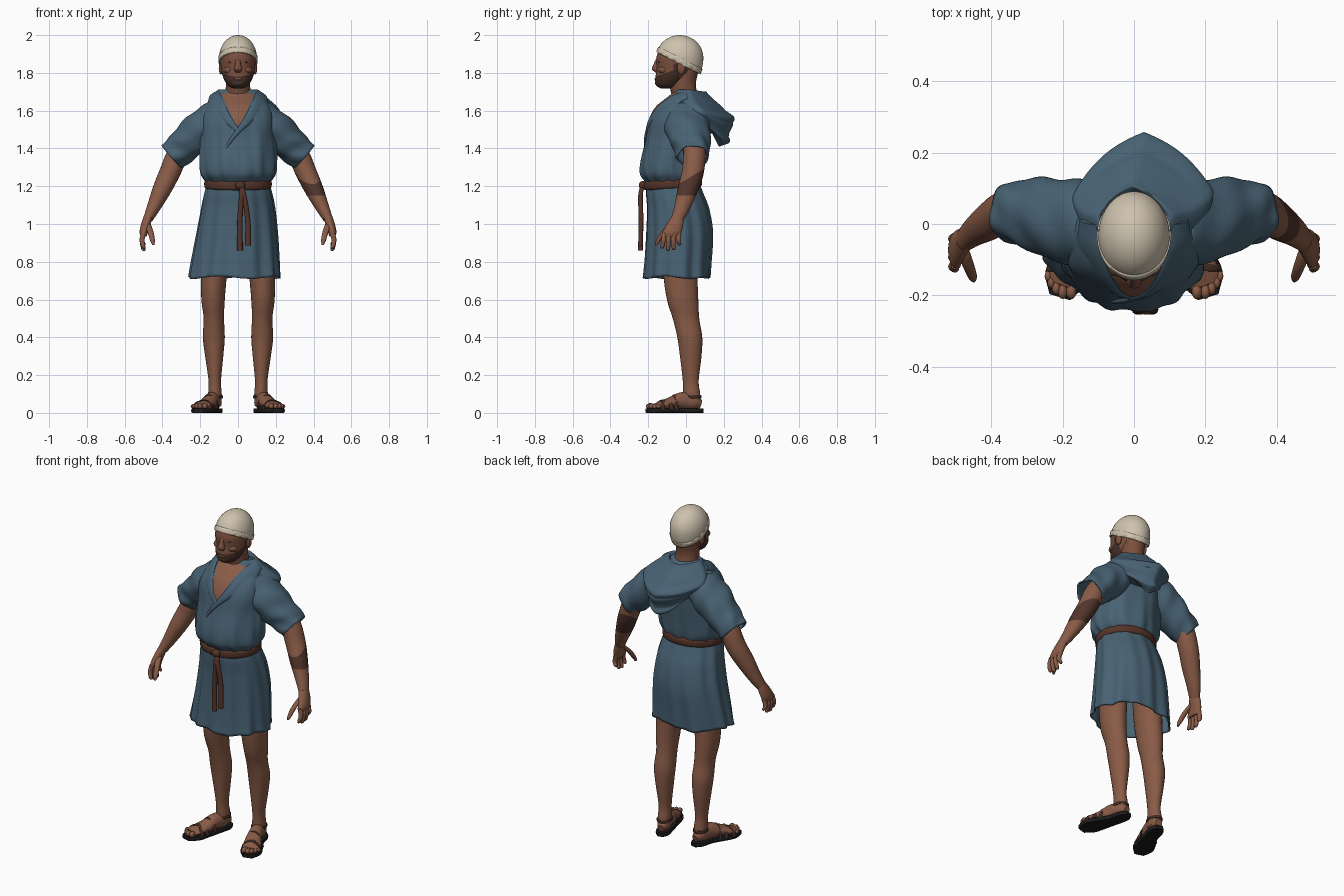
import bpy, bmesh, math
from math import sin, cos, pi
from mathutils import Vector

cube = bpy.data.objects.get("Cube")
if cube:
    bpy.data.objects.remove(cube)


def material(name, r, g, b):
    m = bpy.data.materials.new(name)
    m.use_nodes = True
    m.diffuse_color = (r, g, b, 1)
    bsdf = m.node_tree.nodes["Principled BSDF"]
    bsdf.inputs["Base Color"].default_value = (r, g, b, 1)
    bsdf.inputs["Roughness"].default_value = 0.8
    return m


BLUE = material("blue cloth", .065, .122, .172)
SKIN = material("brown skin", .25, .105, .062)
FACE = material("weathered face skin", .195, .078, .047)
BEARD = material("dark beard", .06, .028, .02)
LINEN = material("cream linen", .62, .54, .42)
BELT = material("brown leather", .09, .034, .022)
MARK = material("dark skin marking", .085, .035, .024)
SOLE = material("black sole", .012, .011, .011)
STRAP = material("sandal strap", .055, .026, .019)
X, Y, Z = Vector((1, 0, 0)), Vector((0, 1, 0)), Vector((0, 0, 1))
made = []


def finish(name, bm, mat, thick=0):
    bmesh.ops.recalc_face_normals(bm, faces=bm.faces)
    me = bpy.data.meshes.new(name)
    bm.to_mesh(me)
    bm.free()
    me.materials.append(mat)
    ob = bpy.data.objects.new(name, me)
    bpy.context.collection.objects.link(ob)
    if thick:
        ob.modifiers.new("cloth thickness", 'SOLIDIFY').thickness = thick
    made.append(ob)
    return ob


def smooth_rows(rows, sub):
    """Catmull-Rom interpolation of section rows."""
    p = [Vector(r) for r in rows]
    p = [p[0] * 2 - p[1]] + p + [p[-1] * 2 - p[-2]]
    out = []
    for a, b, c, d in zip(p, p[1:], p[2:], p[3:]):
        for k in range(sub):
            t = k / sub
            out.append(b + (c - a) * (t / 2) + (a * 2 - b * 5 + c * 4 - d) * (t * t / 2)
                       + (b * 3 - a - c * 3 + d) * (t ** 3 / 2))
    return out + [p[-2]]


def tube(name, rows, mat, ref=None, segs=20, sub=4, fold=None, drop=None, caps=True, thick=0, s=1):
    """Skin elliptical sections (x, y, z, radius u, radius v); level rings without ref."""
    rows = smooth_rows(rows, sub)
    bm, rings = bmesh.new(), []
    for i, r in enumerate(rows):
        u, v, along = X, Y, i / (len(rows) - 1)
        if ref:
            t = (rows[min(i + 1, len(rows) - 1)] - rows[max(i - 1, 0)]).to_3d().normalized()
            v = (ref - t * ref.dot(t)).normalized()
            u = v.cross(t)
        ring = []
        for k in range(segs):
            a = 2 * pi * k / segs
            m = fold(a, along) if fold else 1
            p = r.to_3d() + u * (r[3] * cos(a) * m) + v * (r[4] * sin(a) * m)
            if drop:
                p.z -= drop(a, along)
            ring.append(bm.verts.new((p.x * s, p.y, p.z)))
        rings.append(ring)
    for lo, hi in zip(rings, rings[1:]):
        for k in range(segs):
            n = (k + 1) % segs
            bm.faces.new((lo[k], lo[n], hi[n], hi[k]))
    if caps:
        bm.faces.new(rings[0])
        bm.faces.new(rings[-1])
    return finish(name, bm, mat, thick)


def ball(name, loc, radii, mat):
    bm = bmesh.new()
    bmesh.ops.create_uvsphere(bm, u_segments=16, v_segments=10, radius=1)
    bmesh.ops.scale(bm, vec=radii, verts=bm.verts)
    bmesh.ops.translate(bm, vec=loc, verts=bm.verts)
    return finish(name, bm, mat)


def paint(ob, mat, rule, cuts=()):
    """Cut the mesh along planes, then colour the faces that obey the rule."""
    bm = bmesh.new()
    bm.from_mesh(ob.data)
    for co, no in cuts:
        bmesh.ops.bisect_plane(bm, geom=bm.verts[:] + bm.edges[:] + bm.faces[:],
                               plane_co=co, plane_no=no)
    ob.data.materials.append(mat)
    for f in bm.faces:
        if rule(f.calc_center_median()):
            f.material_index = len(ob.data.materials) - 1
    bm.to_mesh(ob.data)
    bm.free()


# Tunic body with gathers above the belt and an open V neck
torso = tube("tunic_body", [
    (0, -.07, 1.17, .16, .135), (0, -.07, 1.215, .165, .14), (0, -.08, 1.265, .198, .163),
    (0, -.075, 1.34, .203, .166), (0, -.055, 1.45, .2, .158), (0, -.042, 1.55, .2, .153),
    (0, -.026, 1.62, .178, .133), (0, -.005, 1.67, .135, .095), (0, -.005, 1.7, .08, .06)],
    BLUE, segs=96, sub=6, fold=lambda a, t: 1 + .04 * (1 - t) ** 2 * sin(13 * a + 4 * t)
    + .018 * sin(7 * a - 9 * t) * sin(pi * t) + .01 * sin(20 * a + 7 * t) * (1 - t))
paint(torso, SKIN, lambda c: c.y < -.02 and abs(c.x) < .47 * (c.z - 1.5),
      [((0, 0, 1.5), (1, 0, -.47)), ((0, 0, 1.5), (1, 0, .47))])

# Broad lapels running up to the hood, one wrapping across the chest
lapel = [(.125, .005, 1.685, .034, .012), (.122, -.068, 1.653, .042, .012), (.092, -.14, 1.603, .034, .012),
         (.048, -.188, 1.545, .022, .01), (.004, -.205, 1.495, .014, .009)]
wrap = [(-.04, -.214, 1.44, .009, .009), (-.09, -.214, 1.36, .006, .007)]
for side, s, rows in (("left", 1, lapel + wrap), ("right", -1, lapel)):
    tube(side + "_lapel", rows, BLUE, ref=Vector((-.5, 1, -.4)), segs=14, sub=5, s=s)


# Hood lying on the back in nested folds, coming to a point behind
def hood_fold(a, t):
    back = max(0, sin(a))
    pointed = (abs(cos(a)) + back) ** -.5 if back else 1
    return (.95 + .05 * back ** 3) * pointed + .085 * (abs(sin(16 * t)) - .6) * back


tube("hood", [
    (0, .025, 1.66, .085, .06), (0, .025, 1.712, .105, .08), (.005, .035, 1.67, .155, .12),
    (.018, .07, 1.62, .2, .16), (.032, .095, 1.585, .2, .162), (.042, .1, 1.545, .16, .13),
    (.042, .13, 1.5, .12, .1), (.042, .14, 1.485, .05, .04)],
    BLUE, segs=64, sub=8, fold=hood_fold, drop=lambda a, t: .075 * t * max(0, sin(a)))

# Skirt of the tunic, folds deepening towards the hem, hollow between the legs behind
tube("tunic_skirt", [
    (0, -.07, 1.22, .163, .138), (0, -.06, 1.16, .18, .152), (0, -.042, 1.08, .195, .165),
    (-.005, -.033, .95, .213, .178), (-.014, -.04, .8, .231, .179), (-.018, -.045, .717, .24, .181)],
    BLUE, segs=128, sub=5, caps=False, thick=.008,
    fold=lambda a, t: 1 + (.014 + .034 * t) * (sin(9 * a + t) * .6 + sin(14 * a - 2 * t) * .5)
    - .07 * t * math.exp(-12 * (a - pi / 2) ** 2),
    drop=lambda a, t: .007 * t * sin(4 * a))

# Belt, knot and hanging ends
tube("belt", [(0, -.07, 1.187, .165, .14), (0, -.07, 1.192, .176, .152), (0, -.07, 1.212, .179, .155),
              (0, -.07, 1.231, .176, .152), (0, -.07, 1.236, .165, .14)], BELT, segs=48, sub=2,
     drop=lambda a, t: -.009 * sin(a))
ball("belt_knot", (.012, -.229, 1.205), (.027, .02, .023), BELT)
for i, (x, low) in enumerate([(.01, .86), (.052, .885)]):
    tube(f"belt_end_{i}", [(.018, -.228, 1.21, .011, .011), (.016 + x * .3, -.241, 1.15, .014, .013),
                          (x, -.238, 1.02, .014, .013), (x, -.241, low, .016, .013)], BELT, segs=10)

# Neck and head
tube("neck", [(0, 0, 1.6, .085, .075), (0, -.005, 1.67, .07, .07), (0, -.018, 1.74, .064, .07),
              (0, -.012, 1.82, .064, .08)], FACE)
head = tube("head", [
    (0, -.105, 1.718, .025, .028), (0, -.095, 1.73, .05, .058), (0, -.085, 1.757, .07, .078),
    (0, -.07, 1.79, .083, .09), (0, -.053, 1.83, .09, .102), (0, -.042, 1.88, .094, .115),
    (0, -.035, 1.93, .08, .1), (0, -.035, 1.97, .04, .05)], FACE, segs=40, sub=5)
slant = (0, -.35, 1)
paint(head, BEARD,
      lambda c: (c.z - 1.785 < .35 * (c.y + .15) and c.y < -.035) or (-.065 < c.y < -.035 and c.z < 1.85),
      [((0, -.15, 1.785), slant), ((0, 0, 1.85), Z), ((0, -.035, 0), Y), ((0, -.065, 0), Y)])
tube("nose", [(0, -.148, 1.88, .012, .008), (0, -.158, 1.845, .015, .014), (0, -.163, 1.82, .021, .018),
              (0, -.152, 1.803, .015, .011)], FACE, segs=12)
ball("lips", (0, -.158, 1.768), (.024, .008, .007), FACE)
ball("chin_beard", (0, -.138, 1.747), (.038, .026, .022), BEARD)
for side, s in (("left", 1), ("right", -1)):
    ball(side + "_ear", (.09 * s, -.025, 1.825), (.012, .022, .034), FACE)
    ball(side + "_eye", (.036 * s, -.139, 1.856), (.015, .009, .006), BEARD)
    ball(side + "_cheek", (.045 * s, -.115, 1.815), (.032, .032, .022), FACE)


# Wrapped linen cap: rounded shells trimmed by a sloping plane
def cap(name, grow, top=None):
    bm = bmesh.new()
    bmesh.ops.create_uvsphere(bm, u_segments=40, v_segments=24, radius=1)
    for v in bm.verts:
        v.co = Vector((v.co.x * (.1 + grow), v.co.y * (.125 + grow) - .033,
                       v.co.z * (.12 if v.co.z > 0 else .165) + 1.88))
    slope = Vector((0, .51, 1))
    for z, inner in ((1.912, True), (top, False)):
        if z:
            bmesh.ops.bisect_plane(bm, geom=bm.verts[:] + bm.edges[:] + bm.faces[:],
                                   plane_co=(0, -.16, z), plane_no=slope,
                                   clear_inner=inner, clear_outer=not inner)
    finish(name, bm, LINEN, .006)


cap("linen_cap", 0)
cap("cap_band", .004, 1.945)


def box(a, t):
    return max(abs(cos(a)), abs(sin(a))) ** -.8


# Paired sleeves, arms, hands, legs and sandals
for side, s in (("left", 1), ("right", -1)):
    tube(side + "_sleeve", [(.1, .0, 1.57, .095, .115), (.19, .01, 1.5, .102, .118),
                            (.28, .028, 1.42, .09, .1), (.352, .035, 1.357, .081, .082)],
         BLUE, ref=Y, segs=56, sub=8, caps=False, thick=.008, s=s,
         fold=lambda a, t: 1 + .05 * sin(5 * a + 9 * t) * t + .03 * sin(18 * t + 2 * a))
    arm = tube(side + "_arm", [
        (.2, .04, 1.5, .062, .062), (.31, .045, 1.38, .058, .06), (.362, .035, 1.27, .055, .058),
        (.404, .008, 1.18, .049, .053), (.446, -.02, 1.09, .036, .042), (.475, -.045, 1.03, .026, .033)],
        SKIN, ref=Y, segs=24, sub=6, s=s)
    if s == 1:
        paint(arm, MARK, lambda c: c.z > 1.15 and c.z - .6 * c.y < 1.235,
              [((0, 0, 1.15), Z), ((0, 0, 1.235), (0, -.6, 1))])
    tube(side + "_palm", [(.473, -.043, 1.045, .025, .031), (.488, -.058, 1.0, .025, .044),
                          (.498, -.073, .96, .023, .05), (.5, -.08, .935, .016, .046)], SKIN, s=s)
    for i, low in enumerate((.87, .858, .862, .885)):
        y = -.115 + .026 * i
        tube(f"{side}_finger_{i}", [(.499, y, .955, .014, .013), (.508, y - .004, .915, .013, .013),
                                    (.501, y - .01 + .004 * i, low + .01, .011, .011),
                                    (.497, y - .01 + .004 * i, low, .005, .005)], SKIN, segs=10, s=s)
    tube(side + "_thumb", [(.48, -.075, 1.0, .018, .018), (.464, -.115, .96, .016, .016),
                           (.453, -.145, .915, .013, .013), (.449, -.157, .89, .006, .007)],
         SKIN, segs=12, s=s)
    tube(side + "_leg", [
        (.12, -.03, .9, .078, .09), (.127, -.03, .74, .069, .09), (.132, -.018, .6, .062, .083),
        (.128, 0, .5, .054, .07), (.128, .02, .4, .058, .066), (.126, .025, .3, .048, .057),
        (.123, .025, .17, .033, .042), (.122, .03, .1, .036, .045), (.122, .03, .04, .034, .043)],
        SKIN, segs=28, s=s)
    tube(side + "_foot", [
        (.115, .078, .045, .02, .022), (.122, .04, .056, .037, .04), (.138, -.02, .064, .038, .046),
        (.16, -.08, .05, .045, .034), (.187, -.135, .04, .051, .021), (.2, -.17, .034, .042, .013)],
        SKIN, ref=Z, s=s)
    for i, (x, y) in enumerate([(.176, -.189), (.2, -.19), (.218, -.18), (.232, -.164), (.241, -.146)]):
        r = .017 - .0015 * i
        ball(f"{side}_toe_{i}", (x * s, y, .035), (r * .85, r * 1.3, r), SKIN)
    tube(side + "_sole", [
        (.113, .09, .012, .018, .012), (.12, .055, .012, .04, .012), (.139, -.02, .012, .042, .012),
        (.167, -.09, .012, .054, .012), (.191, -.15, .012, .06, .012), (.208, -.205, .012, .03, .012)],
        SOLE, ref=Z, segs=24, fold=box, s=s)
    # Crossing straps over the foot and a loop around the ankle
    across, ahead = Vector((.95, .35, 0)), Vector((.35, -.95, 0))
    for i, (x, y, w, h, skew) in enumerate([(.181, -.12, .054, .045, .022), (.178, -.115, .054, .047, -.022),
                                            (.152, -.06, .046, .074, .008)]):
        rows = []
        for k in range(9):
            a = pi * k / 8
            p = Vector((x, y, .02)) + across * (w * cos(a)) + ahead * (skew * cos(a)) + Z * (h * sin(a))
            rows.append((*p, .004, .012))
        tube(f"{side}_strap_{i}", rows, STRAP, ref=ahead, segs=10, sub=2, s=s)
    loop = [(.122 + .038 * cos(pi * k / 8), .03 + .048 * sin(pi * k / 8), .085, .004, .009)
            for k in range(-2, 11)]
    tube(side + "_heel_strap", loop, STRAP, ref=Z, segs=10, sub=2, s=s)

bpy.ops.object.select_all(action='DESELECT')
for ob in made:
    ob.select_set(True)
bpy.context.view_layer.objects.active = made[0]
bpy.ops.object.shade_smooth_by_angle(angle=math.radians(50))
